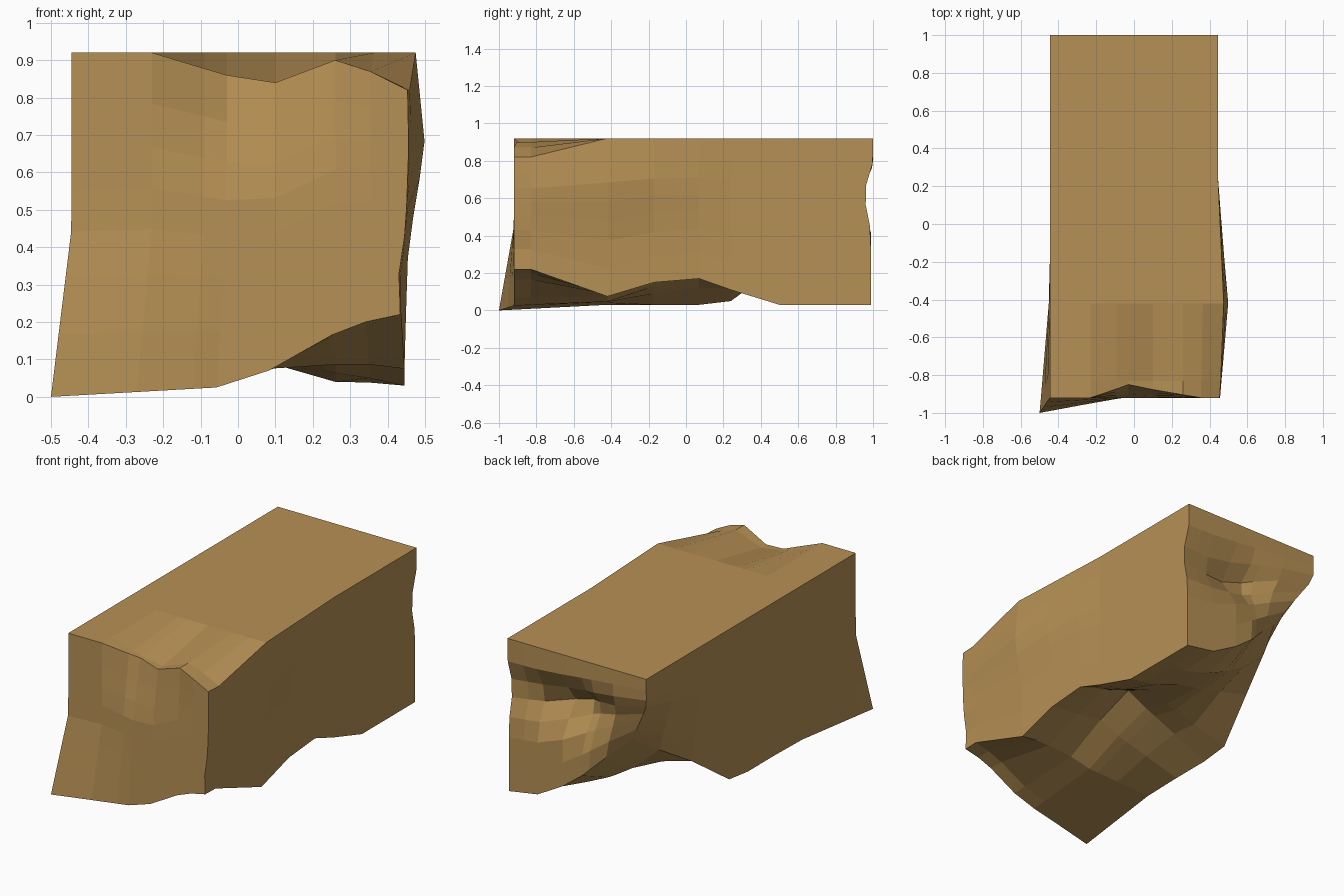
import bpy
import math

if "Cube" in bpy.data.objects:
    bpy.data.objects.remove(bpy.data.objects["Cube"])


def lerp(a, b, t):
    return a + (b - a) * t


def ramp(x, a, b):
    """0 at a, 1 at b, clamped."""
    return max(0.0, min(1.0, (x - a) / (b - a)))


def prof(pts, x):
    """Piecewise-linear profile."""
    if x <= pts[0][0]:
        return pts[0][1]
    for (x0, y0), (x1, y1) in zip(pts, pts[1:]):
        if x <= x1:
            return lerp(y0, y1, (x - x0) / (x1 - x0))
    return pts[-1][1]


def tent(x, lo, mid, hi):
    return min(ramp(x, lo, mid), ramp(x, hi, mid))


# Overall block and grid lines (denser near worn ends)
HX, Y0, Y1, TOP = 0.445, -0.92, 0.988, 0.92
XS = [-HX, -0.23, -0.09, -0.03, 0.1, 0.26, 0.35, HX]
YS = [Y0, -0.83, -0.42, -0.17, 0.07, 0.24, 0.5, 0.75, Y1]
WS = [0, 0.18, 0.35, 0.48, 0.6, 0.72, 0.85, 1]

# Height of the four lower edges and of the upper front edge
LOW_RIGHT = [(Y0, 0.22), (-0.83, 0.22), (-0.42, 0.075), (-0.17, 0.15),
             (0.07, 0.17), (0.24, 0.11), (0.5, 0.03), (Y1, 0.03)]
LOW_LEFT = [(Y0, 0.0), (-0.42, 0.03), (0.07, 0.03), (0.24, 0.05),
            (0.5, 0.24), (0.75, 0.37), (Y1, 0.48)]
LOW_FRONT = [(-HX, 0.0), (-0.03, 0.025), (0.1, 0.07), (0.3, 0.19), (HX, 0.22)]
LOW_BACK = [(-HX, 0.48), (-0.23, 0.36), (-0.03, 0.24), (0.1, 0.15),
            (0.26, 0.06), (HX, 0.03)]
TOP_FRONT = [(-0.23, 0.92), (-0.03, 0.86), (0.1, 0.84), (0.26, 0.9),
             (0.35, 0.87), (HX, 0.82)]


def low(x, y):
    """Coons patch through the lower edges, hollowed in the middle."""
    s, t = ramp(x, -HX, HX), ramp(y, Y0, Y1)
    sides = lerp(prof(LOW_LEFT, y), prof(LOW_RIGHT, y), s)
    ends = lerp(prof(LOW_FRONT, x), prof(LOW_BACK, x), t)
    corners = lerp(lerp(0.0, 0.22, s), lerp(0.48, 0.03, s), t)
    hollow = 0.23 * tent(x, -HX, 0.1, HX) * tent(y, -0.7, 0.1, 0.7)
    ridge = 0.05 * tent(x, -HX, -0.2, 0.3) * tent(y, 0.4, 0.75, Y1)
    return sides + ends - corners + hollow - ridge


def high(x, y):
    """Level top sagging toward the front edge."""
    return lerp(TOP, prof(TOP_FRONT, x), ramp(y, -0.42, -0.83))


def shape(x, y, w):
    z = lerp(low(x, y), high(x, y), w)
    nx, ny = x, y
    s = ramp(x, HX, -HX)
    # flared lower front left corner
    flare = ramp(z, 0.45, 0.0)
    nx -= 0.055 * s * flare * ramp(y, -0.35, Y0)
    ny -= 0.08 * ramp(x, -0.03, -HX) * flare * ramp(y, -0.42, Y0)
    # worn lower back left corner
    worn = ramp(w, 0.66, 0.0) * ramp(y, 0.24, Y1)
    nx += 0.175 * ramp(x, 0.0, -HX) * worn
    ny -= 0.11 * ramp(x, 0.0, -HX) * worn * ramp(y, 0.5, Y1)
    # swelling on the right side, pinched near the front edge
    swell = tent(y, 0.24, -0.42, -1.05) * ramp(x, 0.26, HX)
    nx += swell * prof([(0.1, 0.0), (0.4, 0.01), (0.67, 0.055), (0.92, 0.03)], z)
    nx -= 0.02 * ramp(x, 0.26, HX) * ramp(y, -0.42, Y0) * tent(z, 0.1, 0.3, 0.45)
    # hollows in the front and back ends
    if y == Y0:
        ny += 0.07 * tent(x, -0.23, -0.03, 0.35) * tent(z, 0.55, 0.86, 1.5)
    if y == Y1:
        ny -= 0.15 * tent(x, -0.3, 0.0, 0.6) * tent(z, 0.43, 0.62, 0.76)
        ny += 0.012 * ramp(z, 0.72, 0.8)
    return (nx, ny, z)


# Worn block: six grids sharing their edge vertices
verts, faces, index = [], [], {}
dims = (XS, YS, WS)


def vid(key):
    if key not in index:
        index[key] = len(verts)
        verts.append(shape(*(dims[a][key[a]] for a in range(3))))
    return index[key]


for axis in range(3):
    b, c = (axis + 1) % 3, (axis + 2) % 3
    for end in (0, len(dims[axis]) - 1):
        for i in range(len(dims[b]) - 1):
            for j in range(len(dims[c]) - 1):
                quad = []
                for di, dj in ((0, 0), (1, 0), (1, 1), (0, 1)):
                    key = [0, 0, 0]
                    key[axis], key[b], key[c] = end, i + di, j + dj
                    quad.append(vid(tuple(key)))
                faces.append(quad if end else quad[::-1])

mesh = bpy.data.meshes.new("worn_block")
mesh.from_pydata(verts, [], faces)
block = bpy.data.objects.new("worn_block", mesh)
bpy.context.collection.objects.link(block)

# Single brown colour, flat faces
brown = bpy.data.materials.new("earthy brown")
brown.diffuse_color = (0.47, 0.28, 0.09, 1)
brown.use_nodes = True
brown.node_tree.nodes["Principled BSDF"].inputs["Base Color"].default_value = brown.diffuse_color
mesh.materials.append(brown)
